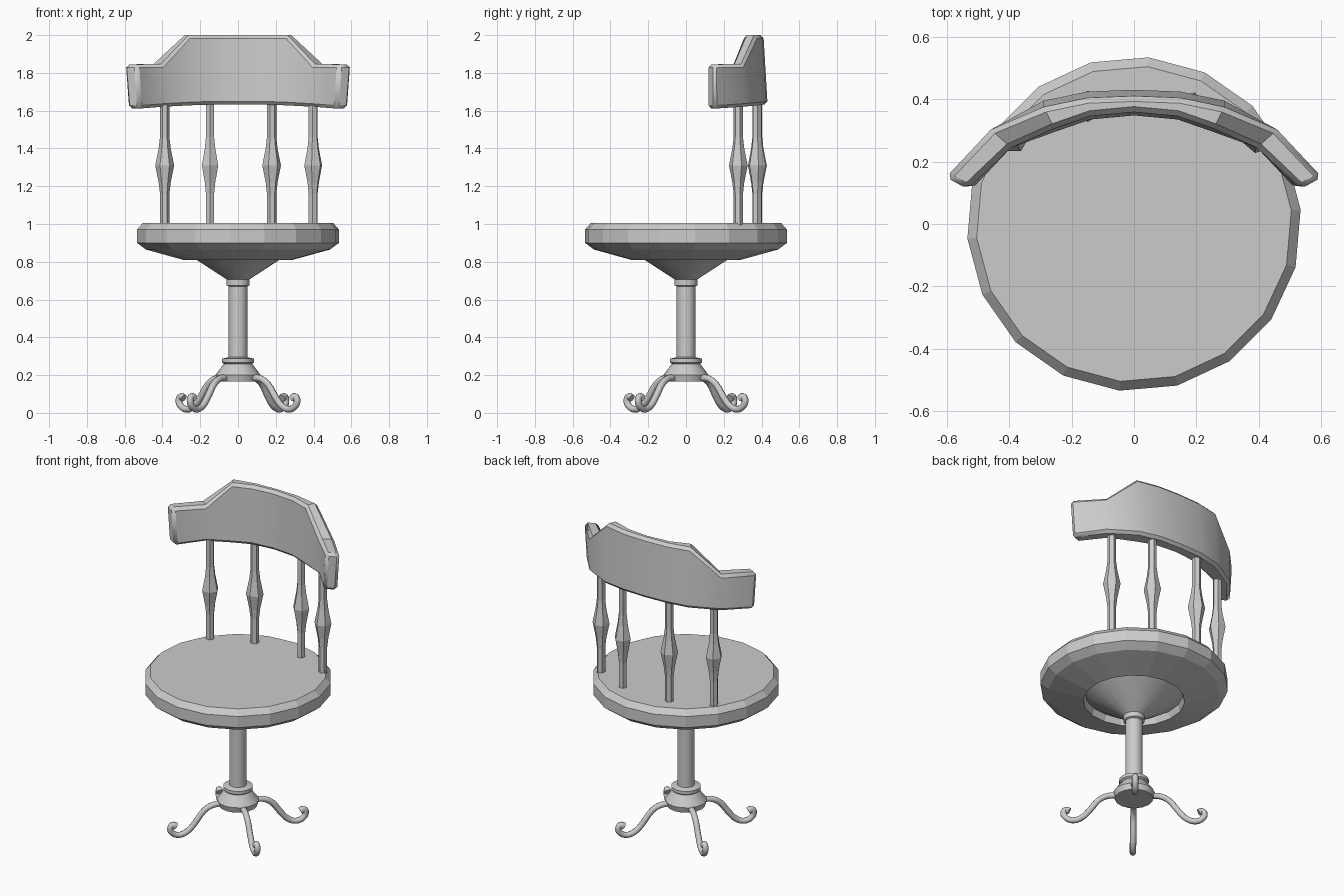
import bpy, bmesh, math
from math import cos, sin, radians

if "Cube" in bpy.data.objects:
    bpy.data.objects.remove(bpy.data.objects["Cube"])


def finish(name, bm, smooth=None):
    bmesh.ops.recalc_face_normals(bm, faces=bm.faces[:])
    me = bpy.data.meshes.new(name)
    bm.to_mesh(me)
    bm.free()
    ob = bpy.data.objects.new(name, me)
    bpy.context.collection.objects.link(ob)
    if smooth:
        bpy.ops.object.select_all(action='DESELECT')
        ob.select_set(True)
        bpy.context.view_layer.objects.active = ob
        bpy.ops.object.shade_smooth_by_angle(angle=radians(smooth))
    return ob


def lathe(name, profile, sides, turn=0.0, at=(0, 0), smooth=None):
    """Revolve (radius, z) points about a vertical axis and cap both ends."""
    bm = bmesh.new()
    rings = []
    for r, z in profile:
        angles = [radians(turn + 360 * i / sides) for i in range(sides)]
        rings.append([bm.verts.new((at[0] + r * cos(a), at[1] + r * sin(a), z)) for a in angles])
    for a, b in zip(rings, rings[1:]):
        for i in range(sides):
            j = (i + 1) % sides
            bm.faces.new((a[i], a[j], b[j], b[i]))
    bm.faces.new(rings[0])
    bm.faces.new(rings[-1])
    return finish(name, bm, smooth)


# Round seat with chamfered rim and a recess underneath
lathe("seat", [(0.275, 0.86), (0.29, 0.81), (0.49, 0.865), (0.537, 0.90),
               (0.537, 0.97), (0.507, 1.004)], 18, turn=5)

# Cone under the seat, flowing into the recess
lathe("seat_cone", [(0.05, 0.70), (0.22, 0.81), (0.285, 0.856)], 18, turn=5, smooth=30)

# Column with collars and flared hub
lathe("column", [(0.11, 0.165), (0.12, 0.20), (0.075, 0.26), (0.085, 0.268),
                 (0.085, 0.287), (0.05, 0.295), (0.05, 0.67), (0.061, 0.675),
                 (0.061, 0.705), (0.05, 0.71)], 16, smooth=30)

# Four curled legs swept along a curve
leg_path = [(0.09, 0.185), (0.15, 0.182), (0.20, 0.155), (0.25, 0.09), (0.30, 0.036),
            (0.35, 0.019), (0.39, 0.037), (0.403, 0.068), (0.388, 0.088), (0.37, 0.078)]
for k in range(4):
    a = radians(51 + 90 * k)
    cu = bpy.data.curves.new("leg_%d" % (k + 1), 'CURVE')
    cu.dimensions = '3D'
    cu.bevel_depth = 0.018
    cu.bevel_resolution = 2
    cu.resolution_u = 3
    cu.use_fill_caps = True
    sp = cu.splines.new('BEZIER')
    sp.bezier_points.add(len(leg_path) - 1)
    for p, (r, z) in zip(sp.bezier_points, leg_path):
        p.co = (r * cos(a), r * sin(a), z)
        p.handle_left_type = p.handle_right_type = 'AUTO'
    sp.bezier_points[-1].radius = 1.2
    ob = bpy.data.objects.new(cu.name, cu)
    bpy.context.collection.objects.link(ob)

# Back spindles, each with a swollen middle
spindle = [(0.025, 0.99), (0.025, 1.16), (0.032, 1.22), (0.05, 1.31),
           (0.032, 1.40), (0.025, 1.46), (0.025, 1.66)]
for k, (x, y, turn) in enumerate([(-0.388, 0.277, 0), (-0.148, 0.378, 30),
                                  (0.178, 0.375, 10), (0.398, 0.277, 20)]):
    lathe("spindle_%d" % (k + 1), spindle, 6, turn, (x, y))

# Curved backrest: stations of outer xy, inner xy, bottom z, top z
half = [((0, 0.432), (0, 0.348), 1.632, 2.0),
        ((0.15, 0.426), (0.14, 0.335), 1.632, 2.0),
        ((0.29, 0.397), (0.255, 0.295), 1.628, 2.0),
        ((0.46, 0.303), (0.395, 0.245), 1.62, 1.847),
        ((0.605, 0.15), (0.535, 0.112), 1.61, 1.845)]
full = [((-o[0], o[1]), (-i[0], i[1]), b, t) for o, i, b, t in half[:0:-1]] + half
bm = bmesh.new()
loops = []
for n, ((ox, oy), (ix, iy), b, t) in enumerate(full):
    tall = t > 1.9
    s = 0.97 if n in (0, len(full) - 1) else 1.0
    lo, li = (0.022, 0.012) if tall else (0.0, 0.0)
    loops.append([bm.verts.new(c) for c in (
        (ox * s, oy, b), (ox, oy - lo, t), (ix, iy + li, t), (ix * s, iy, b))])
for a, b in zip(loops, loops[1:]):
    for i in range(4):
        j = (i + 1) % 4
        bm.faces.new((a[i], a[j], b[j], b[i]))
bm.faces.new(loops[0])
bm.faces.new(loops[-1])
back = finish("backrest", bm, smooth=30)
bev = back.modifiers.new("chamfer", 'BEVEL')
bev.width = 0.017
bev.segments = 1
bev.limit_method = 'ANGLE'
bev.angle_limit = radians(50)
